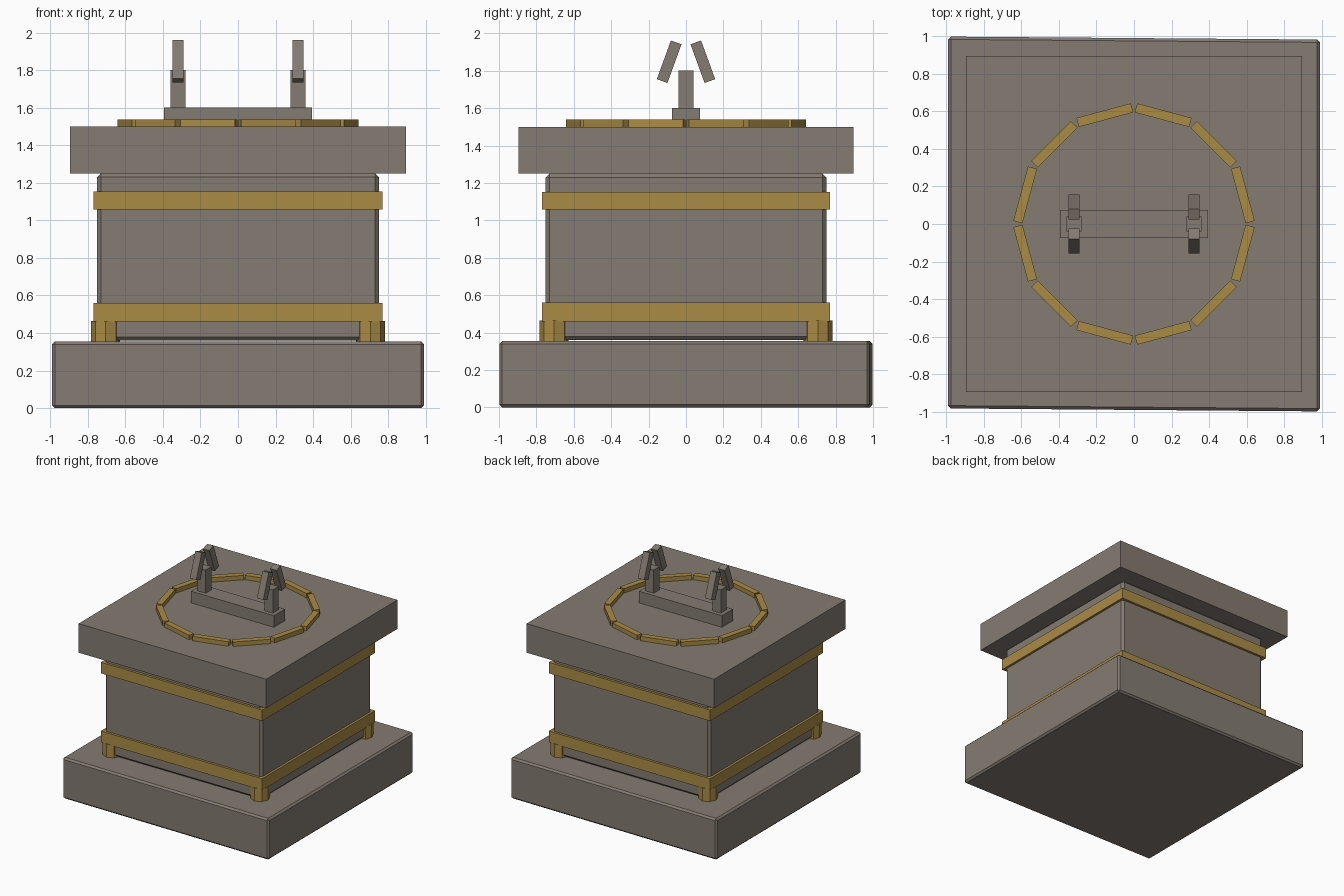
import bpy, math
from mathutils import Matrix

if "Cube" in bpy.data.objects:
    bpy.data.objects.remove(bpy.data.objects["Cube"])


def material(name, rgb):
    m = bpy.data.materials.new(name)
    m.diffuse_color = (*rgb, 1)
    m.use_nodes = True
    m.node_tree.nodes["Principled BSDF"].inputs["Base Color"].default_value = m.diffuse_color
    return m


stone = material("grey stone", (0.23, 0.2, 0.168))
gold = material("aged gold", (0.40, 0.26, 0.06))


def box(name, size, loc, mat, rot=(0, 0, 0), bevel=0):
    bpy.ops.mesh.primitive_cube_add(size=1, location=loc, rotation=rot)
    o = bpy.context.object
    o.name = name
    o.data.transform(Matrix.Diagonal((*size, 1)))
    o.data.materials.append(mat)
    if bevel:
        b = o.modifiers.new("bevel", 'BEVEL')
        b.width = bevel
        b.segments = 1
    return o


# Stone block stack; the base is very slightly skewed
base = box("base", (1.98, 1.98, 0.355), (0, 0, 0.1775), stone, bevel=0.015)
for v in base.data.vertices:
    v.co.y -= 0.008 * v.co.x
box("body", (1.5, 1.5, 0.89), (0, 0, 0.805), stone, bevel=0.02)
box("cap", (1.79, 1.79, 0.25), (0, 0, 1.375), stone)

# Gold bands, four bars each
for label, z, h in (("lower", 0.51, 0.10), ("upper", 1.105, 0.095)):
    for i in range(4):
        a = i * math.pi / 2
        box(label + "_band", (1.54, 0.04, h),
            (0.75 * math.sin(a), -0.75 * math.cos(a), z), gold, (0, 0, a))

# Octagonal corner feet
for x in (-0.705, 0.705):
    for y in (-0.705, 0.705):
        bpy.ops.mesh.primitive_cylinder_add(vertices=8, radius=0.077, depth=0.11,
                                            location=(x, y, 0.41))
        foot = bpy.context.object
        foot.name = "corner_foot"
        foot.data.materials.append(gold)

# Ring of twelve straight gold segments on the cap
for i in range(12):
    a = math.radians(15 + 30 * i)
    box("ring_segment", (0.05, 0.3, 0.04),
        (0.6 * math.cos(a), 0.6 * math.sin(a), 1.518), gold, (0, 0, a))

# Plinth with two posts, each with a pair of leaning prongs
box("plinth", (0.79, 0.15, 0.1), (0, 0, 1.55), stone)
for x in (-0.32, 0.32):
    box("post", (0.08, 0.08, 0.2), (x, 0, 1.7), stone)
    for s in (-1, 1):
        box("prong", (0.06, 0.06, 0.22), (x, s * 0.09, 1.848), stone,
            (s * math.radians(20), 0, 0))
